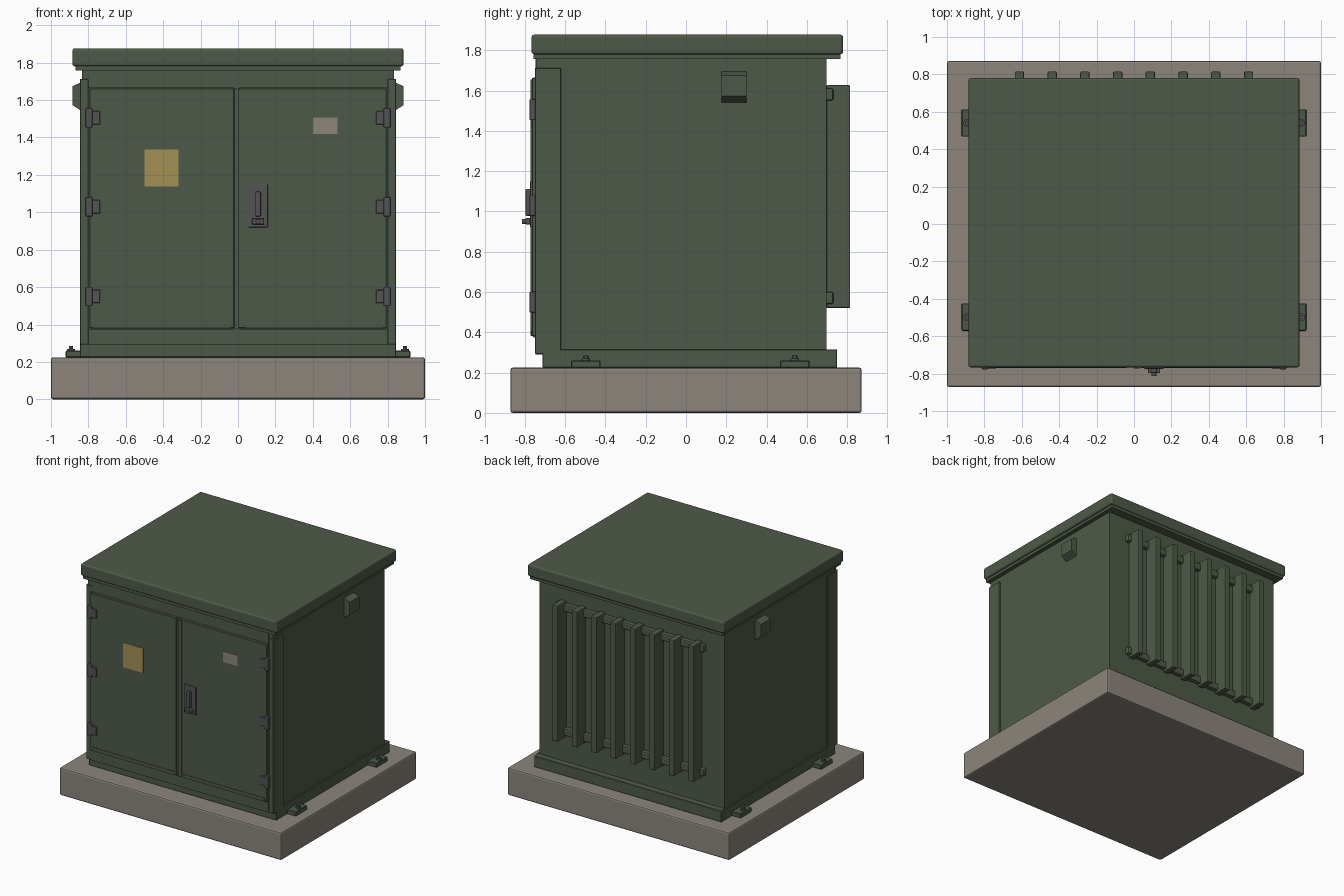
import bpy, bmesh, math
from mathutils import Matrix, Vector

if "Cube" in bpy.data.objects:
    bpy.data.objects.remove(bpy.data.objects["Cube"])


def material(name, rgb):
    m = bpy.data.materials.new(name)
    m.diffuse_color = (*rgb, 1)
    m.use_nodes = True
    m.node_tree.nodes["Principled BSDF"].inputs["Base Color"].default_value = m.diffuse_color
    return m


GREEN = material("green_paint", (0.076, 0.102, 0.065))
CONCRETE = material("warm_grey", (0.262, 0.235, 0.202))
YELLOW = material("label_yellow", (0.37, 0.28, 0.09))
METAL = material("dark_metal", (0.088, 0.088, 0.09))


def finish(name, bm, mat, bevel=0, segments=2):
    bmesh.ops.recalc_face_normals(bm, faces=bm.faces[:])
    me = bpy.data.meshes.new(name)
    bm.to_mesh(me)
    bm.free()
    ob = bpy.data.objects.new(name, me)
    bpy.context.scene.collection.objects.link(ob)
    me.materials.append(mat)
    if bevel:
        mod = ob.modifiers.new("bevel", 'BEVEL')
        mod.width = bevel
        mod.segments = segments
    return ob


def box(name, x, y, z, mat=GREEN, bevel=0.0, segments=2):
    """Box from (min, max) pairs along each axis."""
    bm = bmesh.new()
    bmesh.ops.create_cube(bm, size=1)
    for v in bm.verts:
        v.co = Vector([(a + b) / 2 + c * (b - a) for c, (a, b) in zip(v.co, (x, y, z))])
    return finish(name, bm, mat, bevel, segments)


def cylinder(name, centre, r, depth, axis='Z', mat=METAL, sides=16):
    bm = bmesh.new()
    bmesh.ops.create_cone(bm, cap_ends=True, segments=sides, radius1=r, radius2=r, depth=depth)
    if axis == 'Y':
        bm.transform(Matrix.Rotation(math.pi / 2, 4, 'X'))
    bm.transform(Matrix.Translation(centre))
    return finish(name, bm, mat)


def span(s, a, b):
    """Range a..b mirrored to side s."""
    return tuple(sorted((s * a, s * b)))


# Concrete pad, plinth and tank body
box("concrete_pad", (-1, 1), (-0.872, 0.872), (0, 0.225), CONCRETE, 0.012)
box("base_plinth", (-0.845, 0.845), (-0.712, 0.75), (0.225, 0.315), bevel=0.003, segments=1)
box("body", (-0.833, 0.833), (-0.65, 0.697), (0.30, 1.77))

# Roof with drip lip
box("roof_lip", (-0.868, 0.868), (-0.758, 0.768), (1.757, 1.785))
box("roof", (-0.885, 0.885), (-0.767, 0.78), (1.78, 1.877), bevel=0.014, segments=3)

# Front frame
box("frame_header", (-0.80, 0.80), (-0.747, -0.64), (1.665, 1.76))
box("frame_sill", (-0.80, 0.80), (-0.747, -0.64), (0.29, 0.375))
for s, side in ((-1, "left"), (1, "right")):
    box(f"frame_post_{side}", span(s, 0.80, 0.845), (-0.749, -0.62), (0.292, 1.713),
        bevel=0.003, segments=1)
    box(f"upper_corner_{side}", span(s, 0.795, 0.833), (-0.742, -0.64), (1.70, 1.76))

# Doors, centre strips and kick strips
box("left_door", (-0.795, -0.02), (-0.765, -0.64), (0.38, 1.662), bevel=0.003, segments=1)
box("right_door", (0.005, 0.795), (-0.765, -0.64), (0.38, 1.662), bevel=0.003, segments=1)
box("door_gap_strip", (-0.02, 0.005), (-0.757, -0.64), (0.375, 1.665))
box("door_overlap_strip", (0.0, 0.03), (-0.772, -0.75), (0.385, 1.655))
for s, side in ((-1, "left"), (1, "right")):
    box(f"door_kick_strip_{side}", span(s, 0.04, 0.775), (-0.769, -0.75), (0.382, 0.41))

# Hinges: knuckle and leaf
for s, side in ((-1, "left"), (1, "right")):
    for i, z in enumerate((0.55, 1.03, 1.505)):
        box(f"hinge_knuckle_{side}_{i}", span(s, 0.778, 0.815), (-0.777, -0.742),
            (z - 0.052, z + 0.052), METAL, 0.006)
        box(f"hinge_leaf_{side}_{i}", span(s, 0.737, 0.782), (-0.773, -0.75),
            (z - 0.036, z + 0.036), METAL, 0.003, 1)

# Door handle and padlock
box("handle_plate", (0.053, 0.16), (-0.774, -0.75), (0.92, 1.15), METAL, 0.004)
box("handle_bar", (0.093, 0.122), (-0.797, -0.77), (0.978, 1.11), METAL, 0.006)
box("latch_hasp", (0.075, 0.14), (-0.797, -0.77), (0.935, 0.967), METAL, 0.005)
cylinder("lock_barrel", (0.107, -0.797, 0.95), 0.013, 0.034, 'Y')

# Labels on the doors
box("warning_label", (-0.50, -0.318), (-0.768, -0.76), (1.137, 1.337), YELLOW)
box("rating_plate", (0.402, 0.532), (-0.768, -0.76), (1.42, 1.507), CONCRETE)

# Lifting pockets on the sides: sloped profile extruded along y
POCKET = ((0.825, 1.697), (0.845, 1.692), (0.884, 1.675), (0.884, 1.572), (0.833, 1.54), (0.825, 1.54))
for s, side in ((-1, "left"), (1, "right")):
    bm = bmesh.new()
    face = bm.faces.new([bm.verts.new((s * x, 0.175, z)) for x, z in POCKET])
    ext = bmesh.ops.extrude_face_region(bm, geom=[face])
    bmesh.ops.translate(bm, vec=(0, 0.125, 0),
                        verts=[g for g in ext["geom"] if isinstance(g, bmesh.types.BMVert)])
    finish(f"lifting_pocket_{side}", bm, GREEN)

# Hold-down brackets with bolts
for s, side in ((-1, "left"), (1, "right")):
    for y, end in ((-0.498, "front"), (0.54, "back")):
        box(f"anchor_{side}_{end}", span(s, 0.83, 0.922), (y - 0.073, y + 0.073),
            (0.224, 0.26), GREEN, 0.004, 1)
        cylinder(f"anchor_washer_{side}_{end}", (s * 0.893, y, 0.264), 0.021, 0.012)
        cylinder(f"anchor_bolt_{side}_{end}", (s * 0.893, y, 0.272), 0.013, 0.026, sides=6)

# Rear radiator: two header pipes and eight fins
for z, end in ((0.57, "lower"), (1.58, "upper")):
    box(f"radiator_header_{end}", (-0.67, 0.67), (0.68, 0.731), (z - 0.03, z + 0.03), bevel=0.01)
for i in range(8):
    x = (i - 3.5) * 0.175
    box(f"radiator_fin_{i}", (x - 0.025, x + 0.025), (0.697, 0.815), (0.52, 1.627), bevel=0.007)
